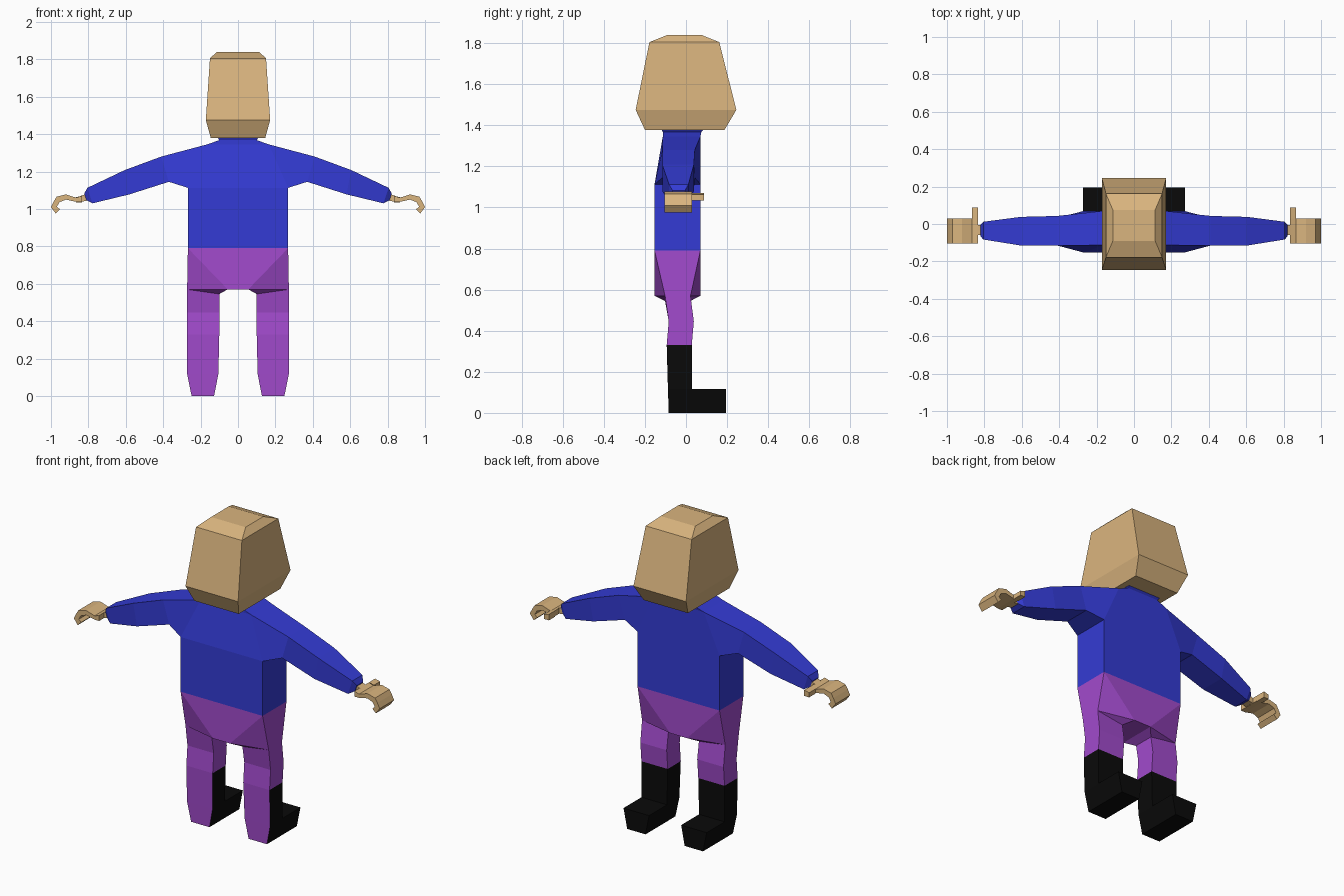
import bpy, bmesh
from mathutils import Vector

if "Cube" in bpy.data.objects:
    bpy.data.objects.remove(bpy.data.objects["Cube"])


def material(name, rgb):
    m = bpy.data.materials.new(name)
    m.diffuse_color = (*rgb, 1)
    m.use_nodes = True
    m.node_tree.nodes["Principled BSDF"].inputs["Base Color"].default_value = m.diffuse_color
    return m


TAN = material("tan skin", (0.70, 0.46, 0.21))
BLUE = material("blue shirt", (0.034, 0.044, 0.66))
PURPLE = material("purple trousers", (0.36, 0.07, 0.61))
BLACK = material("black boots", (0.003, 0.003, 0.003))


def finish(bm, name, mats, mirror=False, rule=None):
    bmesh.ops.recalc_face_normals(bm, faces=bm.faces[:])
    bm.normal_update()
    if rule:
        for f in bm.faces:
            f.material_index = rule(f)
    me = bpy.data.meshes.new(name)
    bm.to_mesh(me)
    bm.free()
    for m in mats:
        me.materials.append(m)
    ob = bpy.data.objects.new(name, me)
    bpy.context.collection.objects.link(ob)
    if mirror:
        ob.modifiers.new("mirror", 'MIRROR').use_axis[0] = True
    return ob


def loft(rings, start=True, end=True):
    """Skin a list of equal-length point rings, with optional end caps."""
    bm = bmesh.new()
    vs = [[bm.verts.new(p) for p in r] for r in rings]
    for a, b in zip(vs, vs[1:]):
        n = len(a)
        for i in range(n):
            j = (i + 1) % n
            bm.faces.new((a[i], a[j], b[j], b[i]))
    if start:
        bm.faces.new(vs[0])
    if end:
        bm.faces.new(vs[-1])
    return bm


def rect(z, x0, x1, y0, y1):
    return [(x0, y0, z), (x1, y0, z), (x1, y1, z), (x0, y1, z)]


def slice_x(top, bottom, y0, y1):
    """Arm section from its top and bottom (x, z) points."""
    return [(top[0], y0, top[1]), (top[0], y1, top[1]),
            (bottom[0], y1, bottom[1]), (bottom[0], y0, bottom[1])]


# Head
head = loft([rect(1.378, -.145, .145, -.2, .188), rect(1.475, -.172, .172, -.245, .245),
             rect(1.805, -.15, .15, -.178, .162), rect(1.84, -.113, .113, -.09, .075)])
finish(head, "head", [TAN])

# Torso, open where the arms join
torso = loft([rect(.79, -.268, .268, -.153, .07), rect(1.113, -.268, .268, -.153, .07),
              rect(1.345, -.165, .165, -.113, .07), rect(1.368, -.1, .1, -.113, .075),
              rect(1.382, -.11, .11, -.12, .09)], start=False)
torso.normal_update()
holes = [f for f in torso.faces
         if abs(f.normal.x) > .5 and 1.15 < f.calc_center_median().z < 1.33]
bmesh.ops.delete(torso, geom=holes, context='FACES')
finish(torso, "shirt_body", [BLUE])

# Sleeves
sleeve = loft([slice_x((.165, 1.345), (.268, 1.113), -.113, .07),
               slice_x((.41, 1.28), (.37, 1.145), -.115, .043),
               slice_x((.605, 1.208), (.58, 1.078), -.115, .038),
               slice_x((.805, 1.113), (.778, 1.03), -.083, .012),
               slice_x((.822, 1.083), (.81, 1.047), -.065, -.005)], start=False)
# Keep the torso's slanted depth at the armpit
for v in sleeve.verts:
    if abs(v.co.x - .268) < .001 and v.co.y < 0:
        v.co.y = -.153
finish(sleeve, "sleeve", [BLUE], mirror=True)

# Hooked hand: side profile swept through its depth
profile = [(.835, 1.07), (.865, 1.06), (.92, 1.078), (.97, 1.065), (.985, 1.04),
           (1.0, 1.01), (.975, .976), (.952, .998), (.968, 1.012), (.955, 1.036),
           (.92, 1.05), (.865, 1.038), (.835, 1.038)]
hand = loft([[(x, y, z) for x, z in profile] for y in (-.105, .03)])
finish(hand, "hand", [TAN], mirror=True)
thumb = loft([[(.835, y, 1.07), (.867, y, 1.062), (.867, y, 1.035), (.835, y, 1.035)]
              for y in (.03, .088)], start=False)
finish(thumb, "thumb", [TAN], mirror=True)
wrist = loft([slice_x((.805, 1.083), (.805, 1.045), -.06, -.005),
              slice_x((.84, 1.07), (.84, 1.038), -.06, -.005)], False, False)
finish(wrist, "wrist", [TAN], mirror=True)

# Trouser seat: half shape with a wedge narrowing to the crotch
bm = bmesh.new()


def pair(x, z, y0, y1):
    return [bm.verts.new((x, y0, z)), bm.verts.new((x, y1, z))]


mid_top, waist = pair(0, .79, -.153, .07), pair(.268, .79, -.153, .07)
mid_low, crotch = pair(0, .57, -.153, .07), pair(.055, .57, -.153, .07)
hip, inner = pair(.272, .57, -.102, .022), pair(.1, .545, -.102, .022)
for s in (0, 1):
    bm.faces.new((mid_top[s], waist[s], crotch[s], mid_low[s]))
    bm.faces.new((waist[s], hip[s], crotch[s]))
    bm.faces.new((hip[s], inner[s], crotch[s]))
for a, b in ((waist, hip), (inner, crotch), (crotch, mid_low)):
    bm.faces.new((a[0], a[1], b[1], b[0]))
finish(bm, "trouser_seat", [PURPLE], mirror=True)

# Legs: black below the boot line except on the rear face
top = rect(.57, .1, .272, -.102, .022)
for i in (0, 3):
    top[i] = (.1, top[i][1], .545)
leg = loft([top, rect(.445, .1, .272, -.084, .038), rect(.33, .1, .272, -.094, .028),
            rect(.117, .105, .272, -.088, .028), rect(0, .128, .248, -.084, .028)],
           start=False)


def boot_rule(f):
    return int(f.calc_center_median().z < .32 and f.normal.y > -.5)


finish(leg, "leg", [PURPLE, BLACK], mirror=True, rule=boot_rule)

# Feet
foot = loft([[(.105, y, .117), (.272, y, .117), (.248, y, 0), (.128, y, 0)]
             for y in (.028, .195)], start=False)
finish(foot, "boot_toe", [BLACK], mirror=True)
